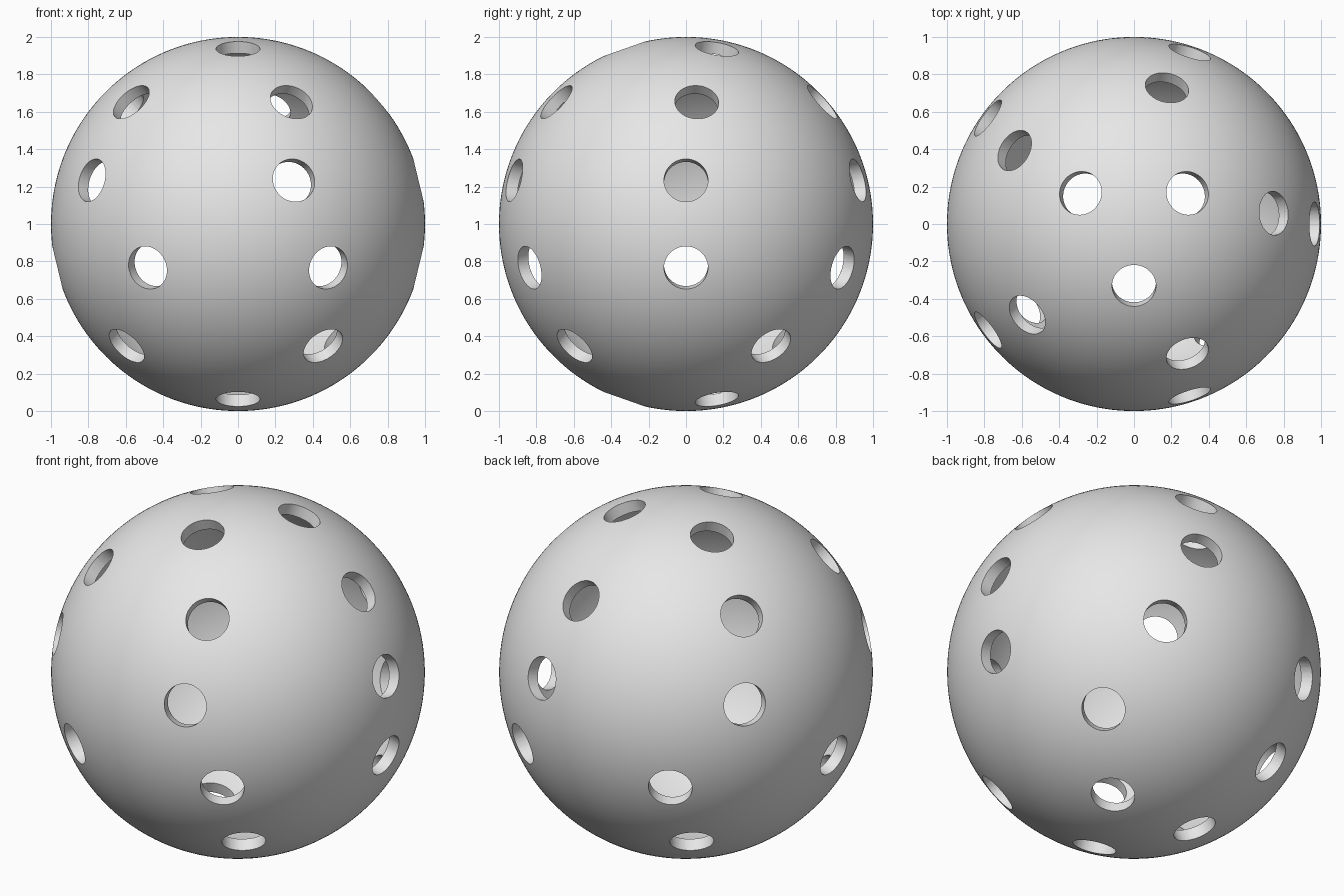
import bpy
import bmesh
from math import radians, cos, sin
from mathutils import Matrix, Vector

RADIUS = 1.0
WALL = 0.066
HOLE_RADIUS = 0.1175
CENTRE = Vector((0, 0, RADIUS))

# Rings of holes: elevation, number of holes, azimuth of the first hole (degrees)
RINGS = [
    (70.6, 3, 30),
    (41, 5, 4.4),
    (13.6, 5, 0),
    (-13.6, 6, 0),
    (-41, 4, 37.4),
    (-70.6, 3, 30),
]

if "Cube" in bpy.data.objects:
    bpy.data.objects.remove(bpy.data.objects["Cube"], do_unlink=True)

# Single grey plastic
grey = bpy.data.materials.new("grey plastic")
grey.use_nodes = True
colour = (0.8, 0.8, 0.8, 1)
grey.diffuse_color = colour
grey.node_tree.nodes["Principled BSDF"].inputs["Base Color"].default_value = colour


def make_object(name, bm):
    mesh = bpy.data.meshes.new(name)
    bm.to_mesh(mesh)
    bm.free()
    mesh.materials.append(grey)
    obj = bpy.data.objects.new(name, mesh)
    bpy.context.scene.collection.objects.link(obj)
    return obj


# Hollow ball shell
bm = bmesh.new()
bmesh.ops.create_icosphere(bm, subdivisions=6, radius=RADIUS,
                           matrix=Matrix.Translation(CENTRE))
ball = make_object("hollow_ball", bm)
shell = ball.modifiers.new("wall", 'SOLIDIFY')
shell.thickness = WALL
shell.offset = -1

# Radial drills, one for every hole
bm = bmesh.new()
for elevation, count, start in RINGS:
    for i in range(count):
        az = radians(start + 360 * i / count)
        el = radians(elevation)
        axis = Vector((cos(el) * cos(az), cos(el) * sin(az), sin(el)))
        turn = axis.to_track_quat('Z', 'Y').to_matrix().to_4x4()
        bmesh.ops.create_cone(bm, cap_ends=True, segments=48,
                              radius1=HOLE_RADIUS, radius2=HOLE_RADIUS, depth=0.3,
                              matrix=Matrix.Translation(CENTRE + axis * 0.95) @ turn)
drills = make_object("hole_drills", bm)
drills.hide_render = True

cut = ball.modifiers.new("holes", 'BOOLEAN')
cut.operation = 'DIFFERENCE'
cut.solver = 'EXACT'
cut.object = drills

# Apply the cuts, drop the drills and smooth the shell with crisp hole rims
bpy.ops.object.select_all(action='DESELECT')
bpy.context.view_layer.objects.active = ball
ball.select_set(True)
for name in ("wall", "holes"):
    bpy.ops.object.modifier_apply(modifier=name)
bpy.data.objects.remove(drills, do_unlink=True)
bpy.ops.object.shade_smooth_by_angle(angle=radians(30))
